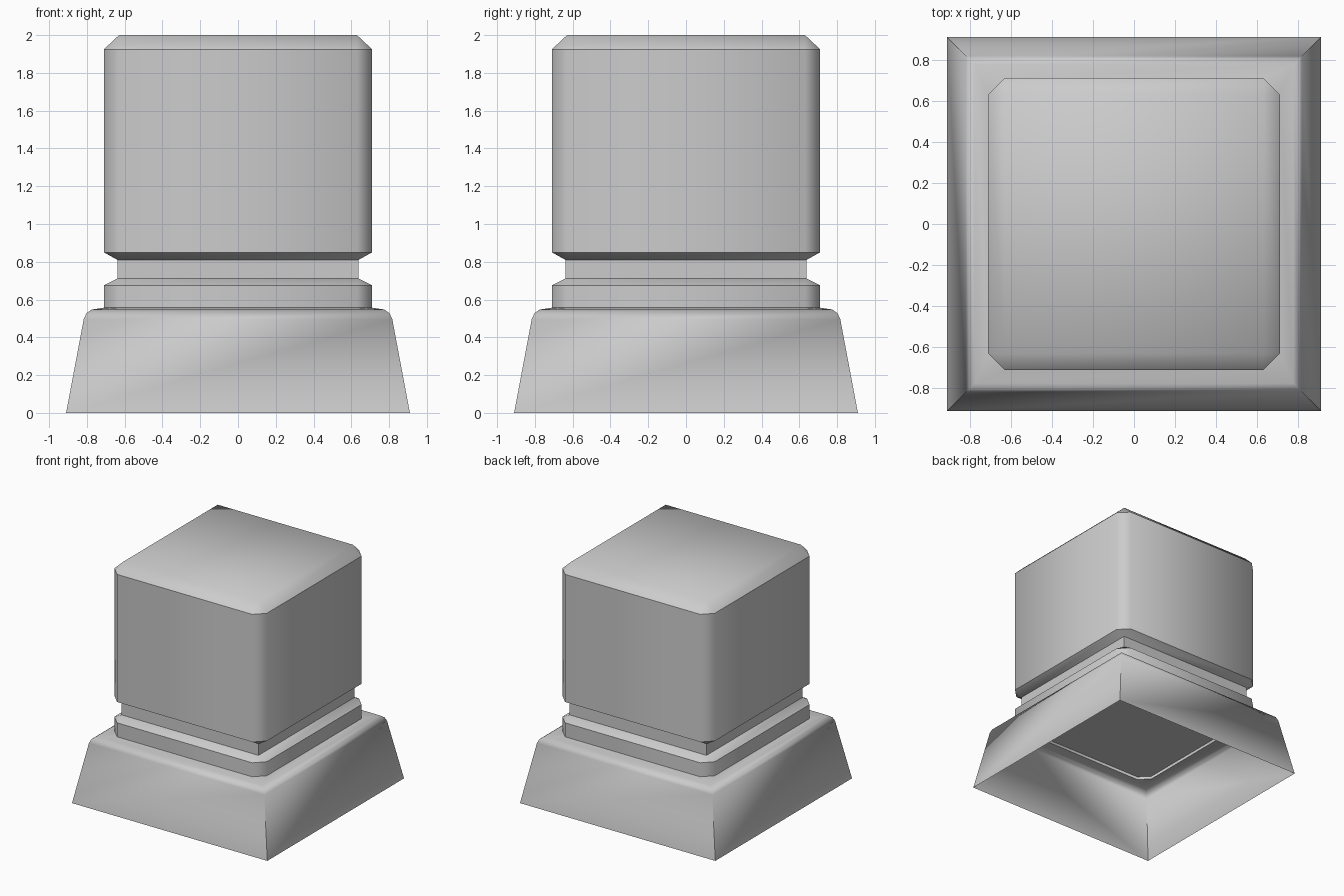
import bpy
import bmesh

if "Cube" in bpy.data.objects:
    bpy.data.objects.remove(bpy.data.objects["Cube"])

stone = bpy.data.materials.new("grey_stone")
stone.use_nodes = True
GREY = (0.6, 0.6, 0.6, 1)
stone.diffuse_color = GREY
stone.node_tree.nodes["Principled BSDF"].inputs["Base Color"].default_value = GREY

SIGNS = ((1, 1), (-1, 1), (-1, -1), (1, -1))


def ring(bm, half, z, cut=0):
    """Four corners, each a list of one vertex (square) or two (chamfered)."""
    corners = []
    for i, (sx, sy) in enumerate(SIGNS):
        pts = [(half, half - cut), (half - cut, half)] if cut else [(half, half)]
        if i % 2:
            pts.reverse()
        corners.append([bm.verts.new((sx * x, sy * y, z)) for x, y in pts])
    return corners


def loft(name, levels, sharp, cap_top=False, sharp_corners=()):
    """Joins rings (half width, height, corner cut) from bottom to top."""
    bm = bmesh.new()
    rings = [ring(bm, *lv) for lv in levels]
    for n, (a, b) in enumerate(zip(rings, rings[1:])):
        for i in range(4):
            j = (i + 1) % 4
            bm.faces.new((a[i][-1], a[j][0], b[j][0], b[i][-1]))
            corner = a[i] + b[i][::-1]
            if len(corner) > 2:
                bm.faces.new(corner)
            if n in sharp_corners:
                bm.edges.get((a[i][0], b[i][0])).smooth = False
    if cap_top:
        bm.faces.new([v for c in rings[-1] for v in c])
    # crease the chosen horizontal rings
    for n in sharp:
        verts = [v for c in rings[n] for v in c]
        for p, q in zip(verts, verts[1:] + verts[:1]):
            bm.edges.get((p, q)).smooth = False
    for f in bm.faces:
        f.smooth = True
    mesh = bpy.data.meshes.new(name)
    bm.to_mesh(mesh)
    bm.free()
    mesh.materials.append(stone)
    obj = bpy.data.objects.new(name, mesh)
    bpy.context.collection.objects.link(obj)
    return obj


# Flared base, open underneath, with a rounded shoulder
base = loft("flared_base",
            [(0.91, 0, 0), (0.817, 0.495, 0), (0.803, 0.527, 0),
             (0.775, 0.547, 0), (0.71, 0.557, 0.08)],
            sharp=(), sharp_corners=(0,))
weighted = base.modifiers.new("weighted_normals", "WEIGHTED_NORMAL")
weighted.keep_sharp = True

# Collar, square neck and chamfered block
loft("collar_neck_and_block",
     [(0.71, 0.557, 0.08), (0.71, 0.675, 0.08), (0.638, 0.712, 0),
      (0.638, 0.81, 0), (0.71, 0.85, 0.08), (0.71, 1.925, 0.08), (0.63, 2.0, 0)],
     sharp=(1, 2, 3, 4, 5), cap_top=True, sharp_corners=(2,))

# Plate closing the underside of the collar
bm = bmesh.new()
plate_ring = ring(bm, 0.708, 0.58, 0.08)
bm.faces.new([v for c in plate_ring for v in c][::-1])
mesh = bpy.data.meshes.new("collar_underside")
bm.to_mesh(mesh)
bm.free()
mesh.materials.append(stone)
bpy.context.collection.objects.link(bpy.data.objects.new("collar_underside", mesh))
